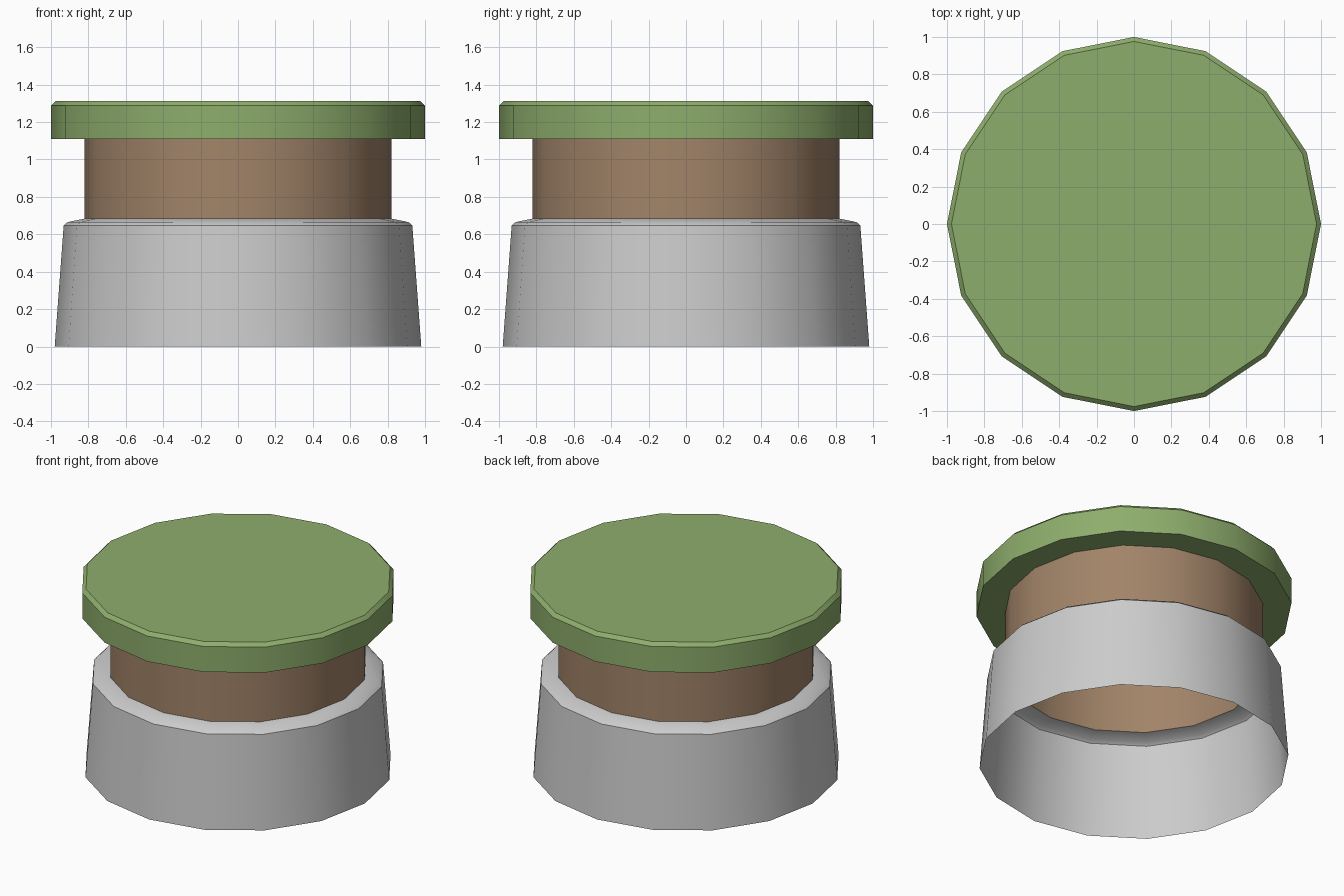
import bpy, math

if "Cube" in bpy.data.objects:
    bpy.data.objects.remove(bpy.data.objects["Cube"])

SIDES = 16


def material(name, color):
    m = bpy.data.materials.new(name)
    m.diffuse_color = (*color, 1)
    m.use_nodes = True
    m.node_tree.nodes["Principled BSDF"].inputs["Base Color"].default_value = m.diffuse_color
    return m


def lathe(name, profile, mat=None, close_top=False):
    """Revolve (radius, z) points, listed bottom to top, around z."""
    verts, faces = [], []
    for r, z in profile:
        for i in range(SIDES):
            a = 2 * math.pi * i / SIDES
            verts.append((r * math.cos(a), r * math.sin(a), z))
    for k in range(len(profile) - 1):
        for i in range(SIDES):
            j = (i + 1) % SIDES
            faces.append((k * SIDES + i, k * SIDES + j,
                          (k + 1) * SIDES + j, (k + 1) * SIDES + i))
    if close_top:
        start = (len(profile) - 1) * SIDES
        faces.append(tuple(range(start, start + SIDES)))
    mesh = bpy.data.meshes.new(name)
    mesh.from_pydata(verts, [], faces)
    ob = bpy.data.objects.new(name, mesh)
    bpy.context.collection.objects.link(ob)
    if mat:
        mesh.materials.append(mat)
    bpy.ops.object.select_all(action='DESELECT')
    ob.select_set(True)
    bpy.context.view_layer.objects.active = ob
    bpy.ops.object.shade_smooth_by_angle(angle=math.radians(30))
    return ob


green = material("green", (0.27, 0.42, 0.15))
tan = material("tan", (0.36, 0.23, 0.14))

# Tapered base shell, open underneath, with a rounded shoulder
lathe("base", [(0.98, 0), (0.932, 0.648), (0.912, 0.665), (0.82, 0.684)])

# Open neck tube
lathe("neck", [(0.82, 0.684), (0.82, 1.11)], tan)

# Overhanging lid with a chamfered top edge
lathe("lid", [(0.82, 1.11), (1.0, 1.11), (1.0, 1.288), (0.976, 1.312)],
      green, close_top=True)
